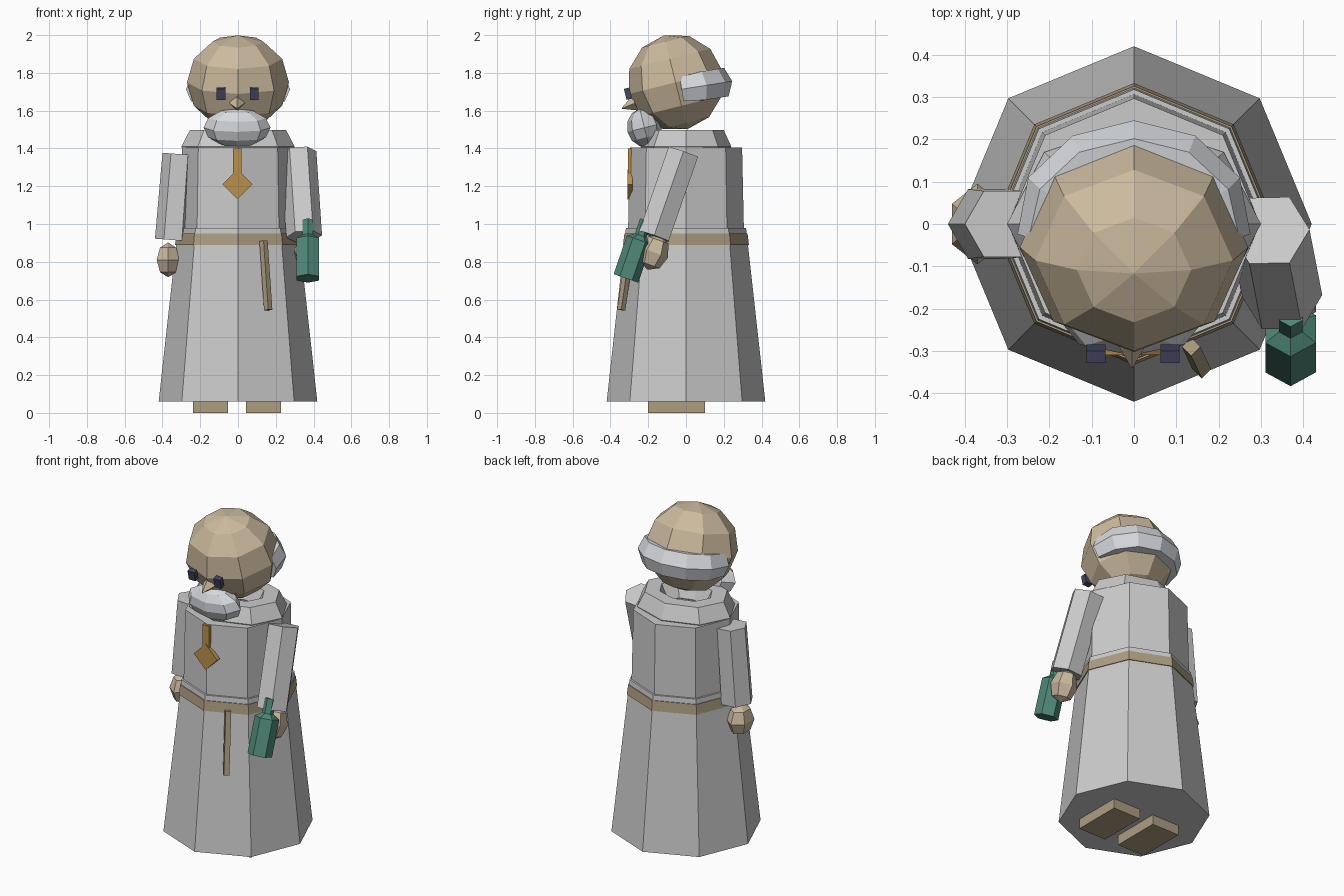
import bpy, bmesh
from math import sin, cos, pi, radians
from mathutils import Matrix, Vector

if "Cube" in bpy.data.objects:
    bpy.data.objects.remove(bpy.data.objects["Cube"])


def material(name, rgb):
    m = bpy.data.materials.new(name)
    m.diffuse_color = (*rgb, 1)
    m.use_nodes = True
    m.node_tree.nodes["Principled BSDF"].inputs["Base Color"].default_value = m.diffuse_color
    return m


SKIN = material("skin", (0.60, 0.49, 0.34))
LEATHER = material("leather", (0.42, 0.34, 0.22))
HAIR = material("hair", (0.68, 0.70, 0.73))
DARK = material("dark", (0.06, 0.06, 0.12))
ORANGE = material("orange", (0.50, 0.28, 0.07))
GREEN = material("green", (0.08, 0.25, 0.19))


def finish(name, bm, mat=None, loc=(0, 0, 0), rot=(0, 0, 0), scale=(1, 1, 1)):
    bmesh.ops.recalc_face_normals(bm, faces=bm.faces)
    me = bpy.data.meshes.new(name)
    bm.to_mesh(me)
    bm.free()
    ob = bpy.data.objects.new(name, me)
    ob.location, ob.scale = loc, scale
    ob.rotation_euler = [radians(a) for a in rot]
    if mat:
        me.materials.append(mat)
    bpy.context.collection.objects.link(ob)
    return ob


def loft(rings):
    """Skin a list of equal-sized point rings and cap both ends."""
    bm = bmesh.new()
    loops = [[bm.verts.new(p) for p in r] for r in rings]
    n = len(loops[0])
    for a, b in zip(loops, loops[1:]):
        for i in range(n):
            j = (i + 1) % n
            bm.faces.new((a[i], a[j], b[j], b[i]))
    bm.faces.new(loops[0])
    bm.faces.new(loops[-1])
    return bm


def lathe(name, profile, sides, mat=None, phase=0, **kw):
    rings = [[(r * cos(phase + 2 * pi * i / sides), r * sin(phase + 2 * pi * i / sides), z)
              for i in range(sides)] for r, z in profile]
    return finish(name, loft(rings), mat, **kw)


def limb(name, a, b, ra, rb, sides=6, mat=None):
    """Tapered prism from a to b, its end rings square to the axis."""
    a, b = Vector(a), Vector(b)
    d = (b - a).normalized()
    u = (Vector((1, 0, 0)) - d * d.x).normalized()
    v = d.cross(u)
    rings = [[c + r * (u * cos(2 * pi * i / sides) + v * sin(2 * pi * i / sides))
              for i in range(sides)] for c, r in ((a, ra), (b, rb))]
    return finish(name, loft(rings), mat)


def ball(name, loc, radii, seg, rings, mat, rot=(0, 0, 0)):
    bm = bmesh.new()
    bmesh.ops.create_uvsphere(bm, u_segments=seg, v_segments=rings, radius=1)
    return finish(name, bm, mat, loc, rot, radii)


def box(name, loc, size, mat, rot=(0, 0, 0)):
    bm = bmesh.new()
    bmesh.ops.create_cube(bm, size=1)
    return finish(name, bm, mat, loc, rot, size)


# Robe: skirt, belt, torso, cowl
lathe("robe_skirt", [(0.42, 0.06), (0.318, 0.98)], 8)
lathe("belt", [(0.333, 0.89), (0.326, 0.95)], 8, LEATHER)
lathe("robe_torso", [(0.307, 0.95), (0.297, 1.405)], 8)
cowl = []
for i in range(8):
    a = 2 * pi * i / 8
    cowl.append([((0.21 + 0.09 * cos(t)) * cos(a), (0.16 + 0.08 * cos(t)) * sin(a), 1.41 + 0.1 * sin(t))
                 for t in (2 * pi * k / 6 for k in range(6))])
bm = bmesh.new()
loops = [[bm.verts.new(p) for p in r] for r in cowl]
for i in range(8):
    a, b = loops[i], loops[(i + 1) % 8]
    for k in range(6):
        bm.faces.new((a[k], a[(k + 1) % 6], b[(k + 1) % 6], b[k]))
finish("cowl", bm)

# Head leaning slightly forward
ball("head", (0, -0.055, 1.75), (0.27, 0.255, 0.256), 8, 6, SKIN, (14, 0, 0))
ball("beard", (-0.005, -0.22, 1.51), (0.177, 0.093, 0.104), 8, 6, HAIR, (14, 0, 0))
lathe("nose", [(0.042, 0), (0.002, 0.075)], 4, SKIN, loc=(-0.005, -0.27, 1.64), rot=(112, 0, 0))
for side, x in (("left", -0.09), ("right", 0.085)):
    box("eye_" + side, (x, -0.307, 1.69), (0.045, 0.03, 0.06), DARK, (14, 0, 0))

# Hair band wrapped round the back of the head
band = []
for i in range(7):
    a = radians(-2 + 184 * i / 6)
    s = 0.85 if i in (0, 6) else 1
    band.append([((0.222 + 0.063 * s * cos(t)) * cos(a), (0.2 + 0.063 * s * cos(t)) * sin(a),
                  0.088 * s * sin(t)) for t in (2 * pi * k / 6 for k in range(6))])
finish("hair_band", loft(band), HAIR, (0, -0.015, 1.715), (9, 0, 0))

# Sleeves and hands
limb("sleeve_left", (-0.31, 0, 1.37), (-0.345, 0, 0.915), 0.09, 0.095)
limb("sleeve_right", (0.32, -0.015, 1.38), (0.35, -0.17, 0.935), 0.095, 0.095)
ball("hand_left", (-0.37, 0, 0.81), (0.07, 0.095, 0.092), 6, 4, SKIN)
ball("hand_right", (0.365, -0.17, 0.85), (0.075, 0.08, 0.098), 6, 4, SKIN, (-20, 0, 0))

# Bottle held in the right hand
lathe("bottle", [(0.069, 0), (0.069, 0.215), (0.032, 0.24), (0.032, 0.325)], 6, GREEN,
      phase=pi / 6, loc=(0.37, -0.318, 0.712), rot=(-19, 0, 0))

# Pendant and hanging belt end
box("pendant_strap", (-0.003, -0.295, 1.335), (0.045, 0.022, 0.13), ORANGE)
box("pendant", (-0.003, -0.297, 1.21), (0.112, 0.026, 0.112), ORANGE, (0, 45, 0))
limb("belt_end", (0.135, -0.29, 0.91), (0.16, -0.343, 0.545), 0.022, 0.022, 4, LEATHER)

# Feet
for side, x in (("left", -0.145), ("right", 0.135)):
    box("foot_" + side, (x, -0.05, 0.05), (0.186, 0.3, 0.1), LEATHER)
